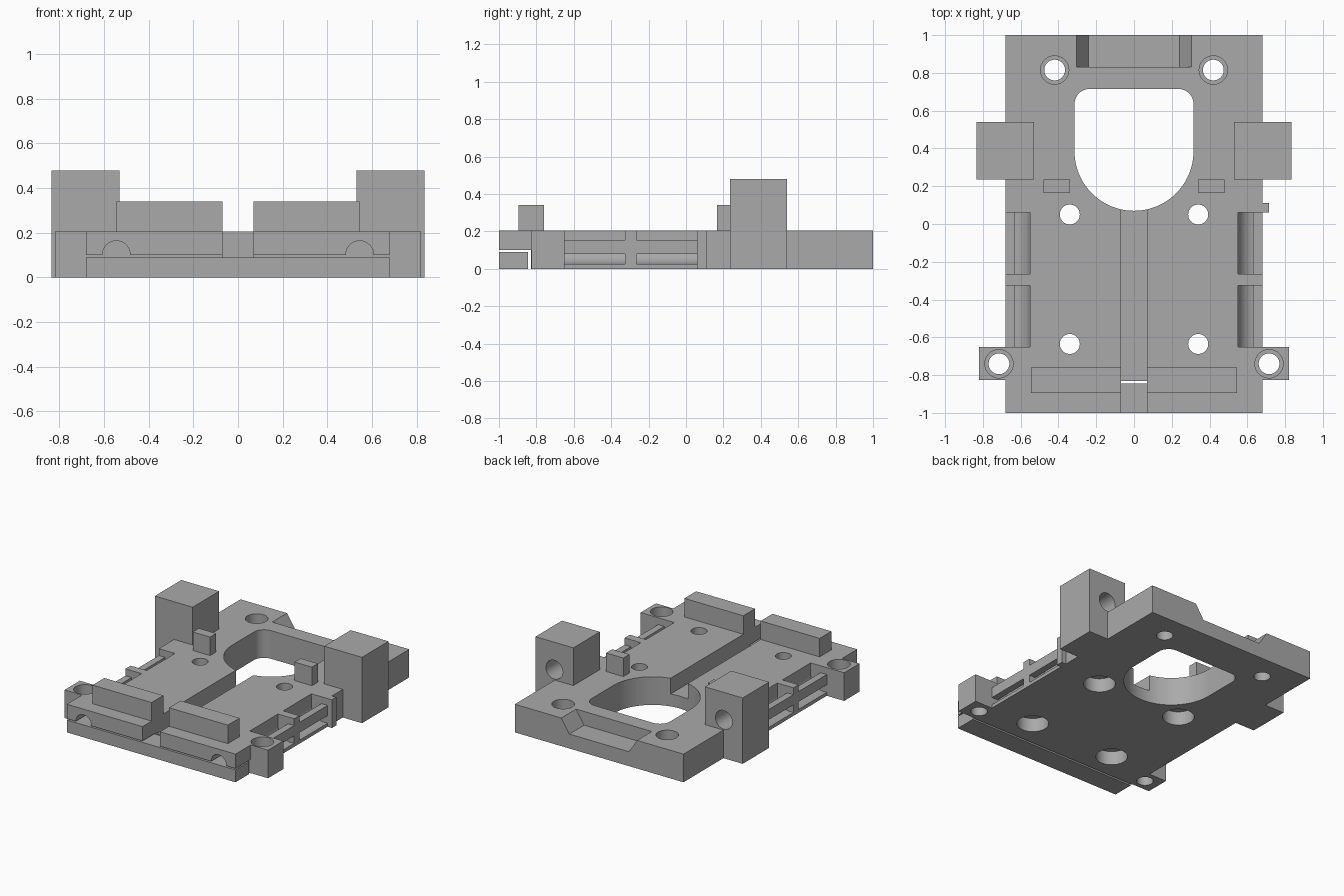
import bpy, bmesh
from math import cos, sin, pi, radians

cube = bpy.data.objects.get("Cube")
if cube:
    bpy.data.objects.remove(cube, do_unlink=True)

grey = bpy.data.materials.new("plain grey")
grey.use_nodes = True
COLOUR = (0.4, 0.4, 0.4, 1)
grey.diffuse_color = COLOUR
grey.node_tree.nodes["Principled BSDF"].inputs["Base Color"].default_value = COLOUR

TOP = 0.205


def prism(name, points, axis, low, high):
    """Extrude a 2D outline along z (points x, y) or along y (points x, z)."""
    def place(p, d):
        return (p[0], p[1], d) if axis == "z" else (p[0], d, p[1])
    bm = bmesh.new()
    face = bm.faces.new([bm.verts.new(place(p, low)) for p in points])
    moved = bmesh.ops.extrude_face_region(bm, geom=[face])["geom"]
    shift = place((0, 0), high - low)
    bmesh.ops.translate(bm, vec=shift, verts=[v for v in moved if isinstance(v, bmesh.types.BMVert)])
    bmesh.ops.recalc_face_normals(bm, faces=bm.faces)
    mesh = bpy.data.meshes.new(name)
    bm.to_mesh(mesh)
    bm.free()
    mesh.materials.append(grey)
    ob = bpy.data.objects.new(name, mesh)
    bpy.context.collection.objects.link(ob)
    return ob


def box(name, x, y, z):
    outline = [(x[0], y[0]), (x[1], y[0]), (x[1], y[1]), (x[0], y[1])]
    return prism(name, outline, "z", *z)


def arc(cx, cy, rx, ry, start, end, steps):
    angles = [radians(start + (end - start) * i / steps) for i in range(steps + 1)]
    return [(cx + rx * cos(a), cy + ry * sin(a)) for a in angles]


def rod(name, a, b, radius, axis, low, high):
    return prism(name, arc(a, b, radius, radius, 0, 360, 40)[:-1], axis, low, high)


def combine(target, tool, operation):
    tool.hide_render = True
    mod = target.modifiers.new(operation, "BOOLEAN")
    mod.operation = operation
    mod.solver = "EXACT"
    mod.object = tool
    bpy.context.view_layer.objects.active = target
    bpy.ops.object.modifier_apply(modifier=mod.name)
    bpy.data.objects.remove(tool, do_unlink=True)


def span(side, a, b):
    return sorted((side * a, side * b))


body = box("mounting_plate", (-0.68, 0.68), (-1, 1), (0, TOP))


def add(tool):
    combine(body, tool, "UNION")


def cut(tool):
    combine(body, tool, "DIFFERENCE")


# Towers, screw ears, locating posts and front ridges
for s in (-1, 1):
    add(box("tower", span(s, 0.53, 0.835), (0.235, 0.54), (0, 0.48)))
    add(box("screw_ear", span(s, 0.6, 0.82), (-0.825, -0.65), (0, TOP)))
    add(box("post", span(s, 0.34, 0.48), (0.165, 0.235), (0.15, 0.34)))
    add(box("front_ridge", span(s, 0.07, 0.545), (-0.895, -0.76), (0.15, 0.34)))
add(box("side_tab", (0.6, 0.715), (0.06, 0.11), (0, TOP)))

# Large opening: round at the front, filleted corners at the back
opening = (arc(0, 0.385, 0.315, 0.315, 180, 360, 48)
           + arc(0.235, 0.635, 0.08, 0.08, 0, 90, 10)
           + arc(-0.235, 0.635, 0.08, 0.08, 90, 180, 10))
cut(prism("opening", opening, "z", -0.1, 0.4))

# Central channel and sloped notch in the rear edge
cut(box("channel", (-0.07, 0.07), (-1.1, 0.2), (0.09, 0.5)))
notch = [(-0.24, 0.105), (0.24, 0.105), (0.305, TOP), (0.305, 0.3), (-0.305, 0.3), (-0.305, TOP)]
cut(prism("rear_notch", notch, "y", 0.83, 1.1))

# Space below the front lip, filled by the separate bar
cut(box("lip_space", (-0.9, 0.9), (-1.1, -0.83), (-0.1, 0.1)))

# Strap slots wrap behind a tongue in each side edge
strap = ([(0.75, 0.3), (0.75, 0.155), (0.63, 0.155), (0.63, 0.08), (0.75, 0.08), (0.75, 0.025)]
         + arc(0.65, 0.125, 0.1, 0.1, 270, 180, 12) + [(0.55, 0.3)])
for s in (-1, 1):
    outline = [(s * x, z) for x, z in strap]
    for y in (-0.65, -0.265):
        cut(prism("strap_slot", outline, "y", y, y + 0.325))

    # Counterbored screw holes, open to the top
    for x, y in ((0.42, 0.815), (0.715, -0.74)):
        cut(rod("screw_hole", s * x, y, 0.055, "z", -0.1, 0.4))
        cut(rod("screw_head", s * x, y, 0.075, "z", 0.105, 0.4))
    # Mounting holes with wide recesses underneath
    for y in (0.05, -0.635):
        cut(rod("mount_hole", s * 0.34, y, 0.053, "z", -0.1, 0.4))
        cut(rod("mount_recess", s * 0.34, y, 0.105, "z", -0.1, 0.1))
    # Blind bores in the tower backs and half-round grooves in the lip
    cut(rod("tower_bore", s * 0.683, 0.28, 0.068, "y", 0.32, 0.7))
    cut(rod("lip_groove", s * 0.545, 0.102, 0.062, "y", -1.1, -0.83))

# Front bar
bar = box("front_bar", (-0.68, 0.68), (-1, -0.845), (0, 0.09))

for ob in (body, bar):
    bpy.ops.object.select_all(action="DESELECT")
    ob.select_set(True)
    bpy.context.view_layer.objects.active = ob
    bpy.ops.object.shade_smooth_by_angle(angle=radians(30))
